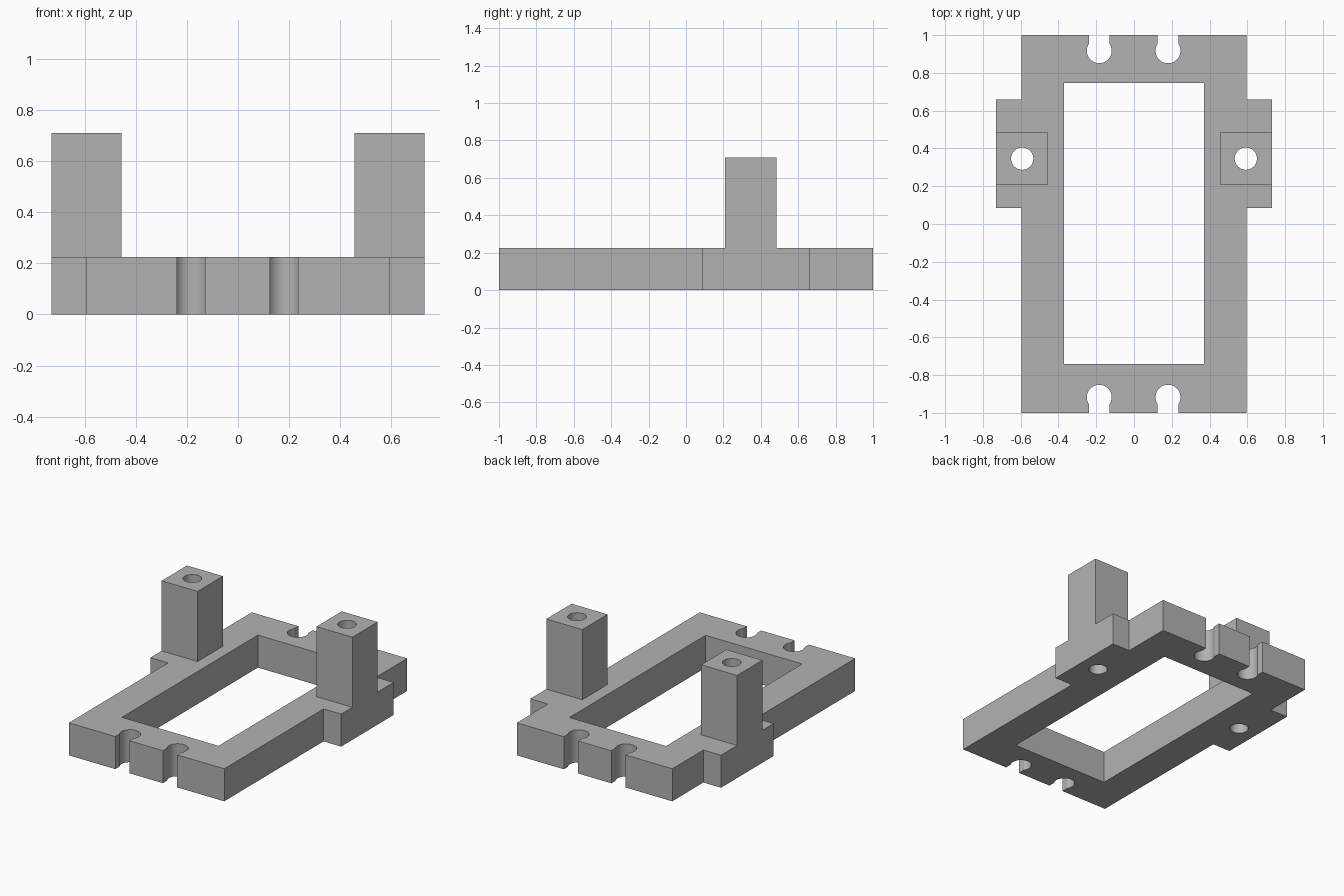
import bpy, bmesh, math

if "Cube" in bpy.data.objects:
    bpy.data.objects.remove(bpy.data.objects["Cube"], do_unlink=True)

BASE_H, POST_H = 0.225, 0.71
HALF_W, TAB_X = 0.595, 0.73

grey = bpy.data.materials.new("light_grey")
grey.use_nodes = True
colour = (0.45, 0.45, 0.45, 1)
grey.diffuse_color = colour
grey.node_tree.nodes["Principled BSDF"].inputs["Base Color"].default_value = colour


def prism(name, outline, z0, z1):
    """Extrude a flat outline between two heights."""
    bm = bmesh.new()
    face = bm.faces.new([bm.verts.new((x, y, z0)) for x, y in outline])
    top = bmesh.ops.extrude_face_region(bm, geom=[face])["geom"]
    for v in top:
        if isinstance(v, bmesh.types.BMVert):
            v.co.z = z1
    bmesh.ops.recalc_face_normals(bm, faces=bm.faces)
    mesh = bpy.data.meshes.new(name)
    bm.to_mesh(mesh)
    bm.free()
    mesh.materials.append(grey)
    obj = bpy.data.objects.new(name, mesh)
    bpy.context.collection.objects.link(obj)
    return obj


def rect(x0, x1, y0, y1):
    return [(x0, y0), (x1, y0), (x1, y1), (x0, y1)]


def circle(x, y, r, n=48):
    return [(x + r * math.cos(math.tau * i / n), y + r * math.sin(math.tau * i / n))
            for i in range(n)]


def keyhole(x, side, r=0.066, half=0.055, n=40):
    """Round notch with a narrower straight mouth through the end edge."""
    y = 0.917
    a = math.asin(half / r)
    arc = [math.pi / 2 + a + (math.tau - 2 * a) * i / n for i in range(n + 1)]
    pts = [(x + r * math.cos(t), side * (y + r * math.sin(t))) for t in arc]
    return pts + [(x + half, side * 1.1), (x - half, side * 1.1)]


def combine(target, tool, operation):
    mod = target.modifiers.new(operation.title(), "BOOLEAN")
    mod.operation, mod.solver, mod.object = operation, "EXACT", tool
    bpy.context.view_layer.objects.active = target
    bpy.ops.object.modifier_apply(modifier=mod.name)
    bpy.data.objects.remove(tool, do_unlink=True)


# Base plate with a side tab on each long edge
right_edge = [(HALF_W, -1), (HALF_W, 0.085), (TAB_X, 0.085),
              (TAB_X, 0.66), (HALF_W, 0.66), (HALF_W, 1)]
left_edge = [(-x, y) for x, y in reversed(right_edge)]
frame = prism("mounting_frame", right_edge + left_edge, 0, BASE_H)

# Central window
combine(frame, prism("window_cutter", rect(-0.37, 0.37, -0.742, 0.746), -0.1, 1), "DIFFERENCE")

# Upright posts, bored through to the underside
for s in (-1, 1):
    x0, x1 = sorted((s * 0.455, s * TAB_X))
    combine(frame, prism("post", rect(x0, x1, 0.208, 0.484), 0, POST_H), "UNION")
    combine(frame, prism("bore_cutter", circle(s * 0.592, 0.346, 0.059), -0.1, 1), "DIFFERENCE")

# Keyhole notches in both ends
for s in (-1, 1):
    for x in (-0.184, 0.18):
        combine(frame, prism("notch_cutter", keyhole(x, s), -0.1, 1), "DIFFERENCE")

# Smooth bores, crisp edges
bpy.ops.object.select_all(action="DESELECT")
frame.select_set(True)
bpy.context.view_layer.objects.active = frame
bpy.ops.object.shade_smooth_by_angle(angle=math.radians(30))
